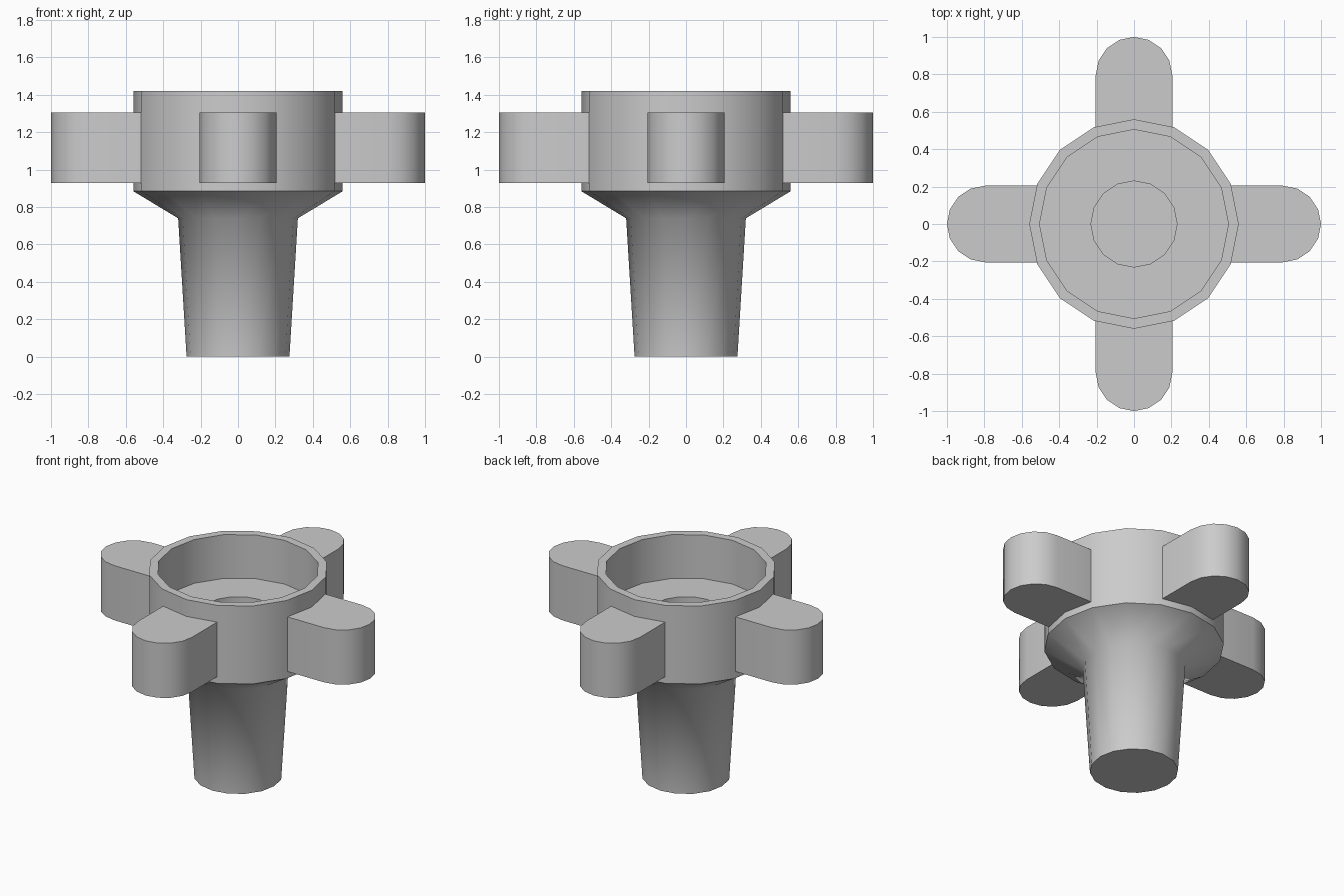
import bpy, bmesh, math
from mathutils import Matrix

cube = bpy.data.objects.get("Cube")
if cube:
    bpy.data.objects.remove(cube, do_unlink=True)

SIDES = 16
GREY = (0.6, 0.6, 0.6, 1.0)
mat = bpy.data.materials.new("plain grey")
mat.use_nodes = True
mat.diffuse_color = GREY
mat.node_tree.nodes["Principled BSDF"].inputs["Base Color"].default_value = GREY


def finish(bm, name, angle):
    """Turn a bmesh into a named, shaded object."""
    bmesh.ops.recalc_face_normals(bm, faces=bm.faces)
    mesh = bpy.data.meshes.new(name)
    bm.to_mesh(mesh)
    bm.free()
    mesh.materials.append(mat)
    obj = bpy.data.objects.new(name, mesh)
    bpy.context.collection.objects.link(obj)
    bpy.ops.object.select_all(action='DESELECT')
    obj.select_set(True)
    bpy.context.view_layer.objects.active = obj
    bpy.ops.object.shade_smooth_by_angle(angle=math.radians(angle))
    return obj


def lathe(name, profile, angle):
    """Revolve (radius, z) points and close both ends with flat caps."""
    bm = bmesh.new()
    rings = []
    for r, z in profile:
        turns = [2 * math.pi * i / SIDES for i in range(SIDES)]
        rings.append([bm.verts.new((r * math.cos(t), r * math.sin(t), z)) for t in turns])
    for low, high in zip(rings, rings[1:]):
        for i in range(SIDES):
            j = (i + 1) % SIDES
            bm.faces.new((low[i], low[j], high[j], high[i]))
    bm.faces.new(rings[0])
    bm.faces.new(rings[-1])
    return finish(bm, name, angle)


def prong(name, turn):
    """Round-ended block standing out from the cup wall."""
    half, inner, centre, base, height = 0.205, 0.518, 0.795, 0.93, 0.375
    outline = [(inner, -half)]
    for i in range(SIDES // 2 + 1):
        t = 2 * math.pi * i / SIDES - math.pi / 2
        outline.append((centre + half * math.cos(t), half * math.sin(t)))
    outline.append((inner, half))
    bm = bmesh.new()
    face = bm.faces.new([bm.verts.new((x, y, base)) for x, y in outline])
    top = bmesh.ops.extrude_face_region(bm, geom=[face], use_keep_orig=True)["geom"]
    moved = [v for v in top if isinstance(v, bmesh.types.BMVert)]
    bmesh.ops.translate(bm, verts=moved, vec=(0, 0, height))
    bmesh.ops.rotate(bm, verts=bm.verts, matrix=Matrix.Rotation(turn, 3, 'Z'))
    return finish(bm, name, 30)


# Stem, flared collar, cup wall, cup floor and bore in one profile
lathe("stem_and_cup", [
    (0.275, 0.0), (0.32, 0.74), (0.56, 0.885), (0.56, 1.42),
    (0.505, 1.42), (0.505, 1.12), (0.23, 1.12), (0.23, 0.1)], 56)

# Four prongs around the cup
for index, side in enumerate(("left", "back", "right", "front")):
    prong(side + "_prong", index * math.pi / 2)
